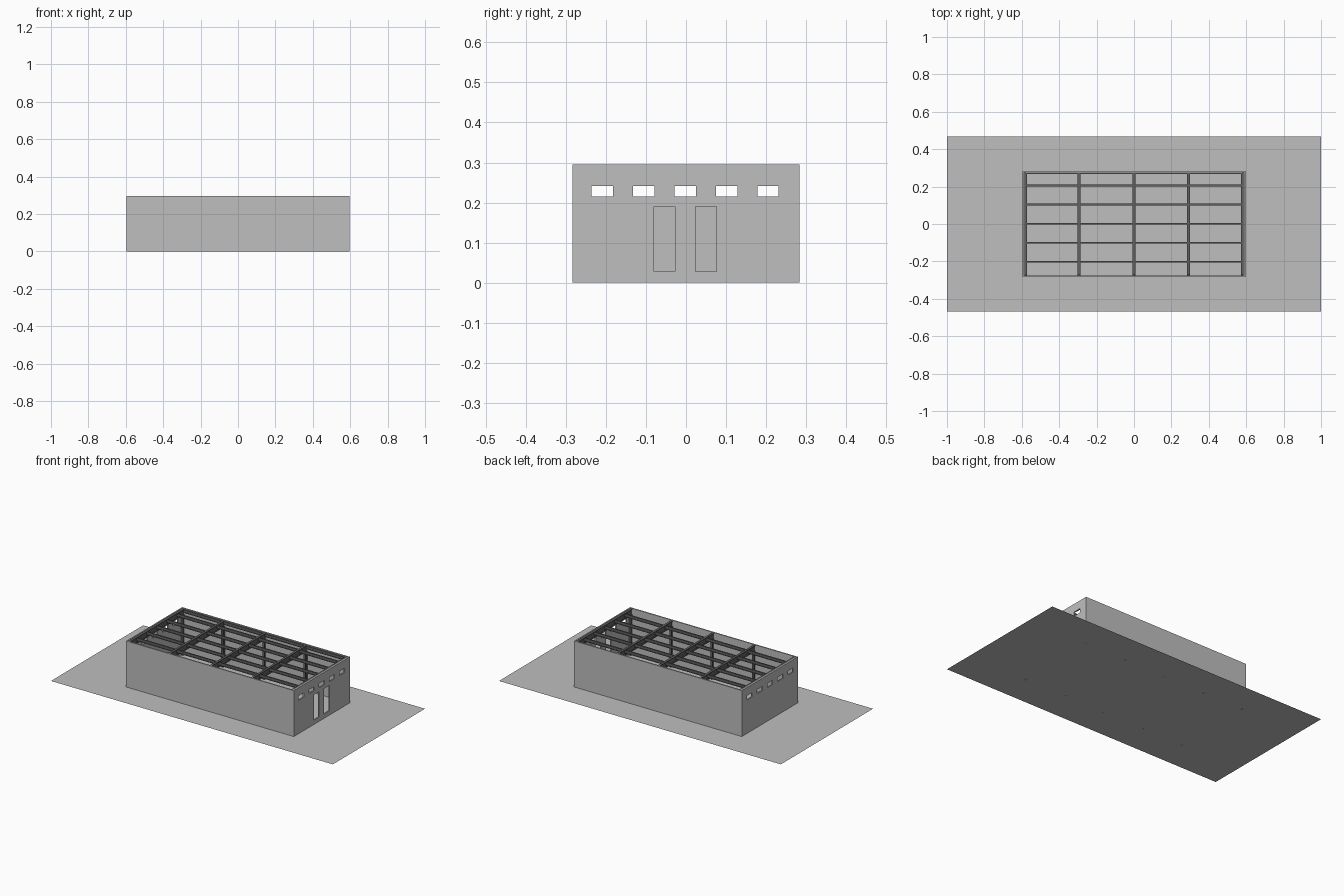
import bpy, bmesh
from mathutils import Vector, Matrix

if "Cube" in bpy.data.objects:
    bpy.data.objects.remove(bpy.data.objects["Cube"])

HX, HY, H, T = 0.595, 0.284, 0.295, 0.008   # shell half sizes, height, wall thickness


def material(name, value):
    m = bpy.data.materials.new(name)
    m.use_nodes = True
    col = (value, value, value, 1)
    m.diffuse_color = col
    m.node_tree.nodes["Principled BSDF"].inputs["Base Color"].default_value = col
    return m


light_grey = material("light grey", 0.52)
steel_grey = material("steel grey", 0.12)


def finish(name, bm, mat):
    bmesh.ops.recalc_face_normals(bm, faces=bm.faces)
    mesh = bpy.data.meshes.new(name)
    bm.to_mesh(mesh)
    bm.free()
    if mat:
        mesh.materials.append(mat)
    ob = bpy.data.objects.new(name, mesh)
    bpy.context.collection.objects.link(ob)
    return ob


def add_box(bm, lo, hi):
    lo, hi = Vector(lo), Vector(hi)
    mat = Matrix.Translation((lo + hi) / 2) @ Matrix.Diagonal((*(hi - lo), 1))
    bmesh.ops.create_cube(bm, size=1, matrix=mat)


def box(name, lo, hi, mat):
    bm = bmesh.new()
    add_box(bm, lo, hi)
    return finish(name, bm, mat)


def i_beam(name, start, end, across, width, depth, web=0.003):
    """I-section swept from start to end, flanges lying along the across axis."""
    start, end, across = Vector(start), Vector(end), Vector(across)
    deep = (end - start).normalized().cross(across)
    w, d, t, f = width / 2, depth / 2, web / 2, depth / 2 - web
    half = [(w, d), (w, f), (t, f), (t, -f), (w, -f), (w, -d)]
    outline = half + [(-x, y) for x, y in reversed(half)]
    bm = bmesh.new()
    face = bm.faces.new([bm.verts.new(start + across * x + deep * y) for x, y in outline])
    sweep = bmesh.ops.extrude_face_region(bm, geom=[face])
    verts = [g for g in sweep["geom"] if isinstance(g, bmesh.types.BMVert)]
    bmesh.ops.translate(bm, verts=verts, vec=end - start)
    return finish(name, bm, steel_grey)


# Ground sheet
bm = bmesh.new()
bmesh.ops.create_grid(bm, x_segments=1, y_segments=1, size=1, matrix=Matrix.Diagonal((1, 0.467, 1, 1)))
finish("ground_slab", bm, light_grey)

# Long walls
box("front_wall", (-HX, -HY, 0), (HX, -HY + T, H), light_grey)
box("back_wall", (-HX, HY - T, 0), (HX, HY, H), light_grey)

# End walls: five high windows each, two doorways on the left end
for side, sign in (("left", 1), ("right", -1)):
    xs = sorted((sign * HX, sign * (HX - T)))
    wall = box(side + "_end_wall", (xs[0], -HY + T, 0), (xs[1], HY - T, H), light_grey)
    bm = bmesh.new()
    openings = [(-0.002 + 0.1035 * i, 0.215, 0.242) for i in range(-2, 3)]
    if sign > 0:
        openings += [(y, 0.028, 0.19) for y in (-0.054, 0.05)]
    for y, z0, z1 in openings:
        add_box(bm, (xs[0] - T, y - 0.0265, z0), (xs[1] + T, y + 0.0265, z1))
    cutter = finish("opening_cutter", bm, None)
    cutter.hide_render = True
    mod = wall.modifiers.new("openings", "BOOLEAN")
    mod.operation, mod.solver, mod.object = "DIFFERENCE", "EXACT", cutter
    bpy.context.view_layer.objects.active = wall
    bpy.ops.object.modifier_apply(modifier=mod.name)
    bpy.data.objects.remove(cutter)

# Portal frames: two columns and a rafter
for i, x in enumerate((-0.579, -0.294, 0, 0.292, 0.579)):
    for side, y in (("front", -0.267), ("back", 0.267)):
        i_beam(f"{side}_column_{i + 1}", (x, y, 0), (x, y, 0.255), (1, 0, 0), 0.015, 0.017)
    i_beam(f"rafter_{i + 1}", (x, -0.274, 0.274), (x, 0.274, 0.274), (1, 0, 0), 0.015, 0.038)

# Purlins running the length of the hall
for i in range(-2, 3):
    y = 0.002 + 0.102 * i
    i_beam(f"purlin_{i + 3}", (-0.58, y, 0.28), (0.58, y, 0.28), (0, 1, 0), 0.009, 0.02)
i_beam("back_edge_purlin", (-0.58, 0.272, 0.28), (0.58, 0.272, 0.28), (0, 1, 0), 0.008, 0.02)
